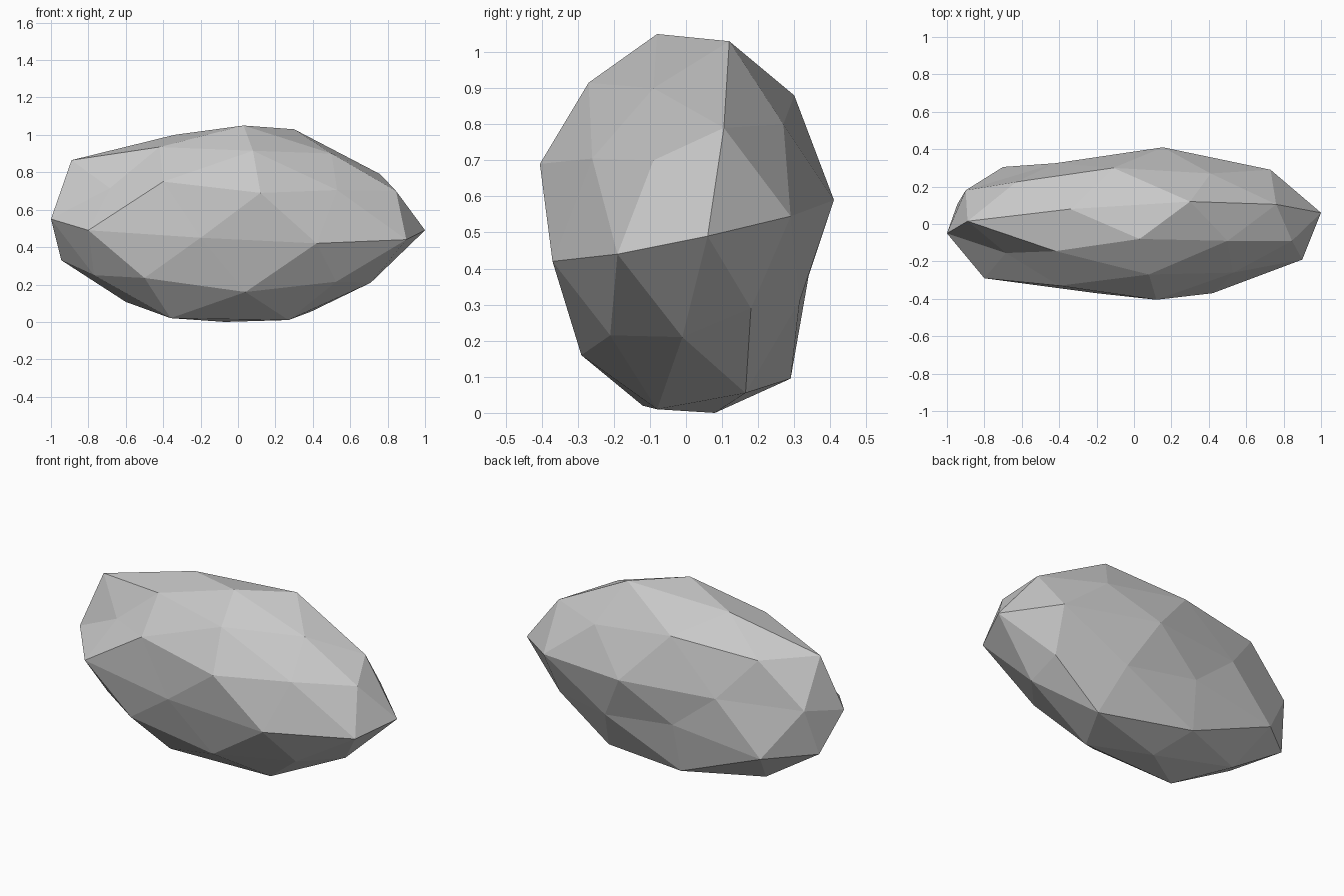
import bpy
import bmesh
from mathutils import Vector

default_cube = bpy.data.objects.get("Cube")
if default_cube:
    bpy.data.objects.remove(default_cube, do_unlink=True)

# Overall proportions of the stone, used to facet it evenly
RADII = Vector((.96, .39, .53))
CENTRE = Vector((0, 0, .525))

# Corner points of the stone, grouped by side
crown = [(-.89, .015, .865), (-.34, .08, 1), (-.42, -.145, .935), (.03, -.08, 1.05),
         (.3, .12, 1.03), (.08, -.27, .915), (.5, -.09, .9)]
front_side = [(-.8, -.29, .49), (-.5, -.29, .235), (-.4, -.33, .75), (.12, -.405, .69),
              (.42, -.37, .42), (.04, -.29, .16), (-.2, -.37, .45), (.53, -.26, .705)]
back_side = [(-.11, .3, .88), (-.63, .225, .845), (.41, .27, .8), (.155, .41, .59),
             (-.42, .325, .6), (-.7, .305, .31), (-.15, .34, .38), (.31, .315, .31)]
left_end = [(.76, .105, .79), (.845, -.09, .7), (1, .06, .49), (.9, -.19, .44),
            (.71, -.01, .21), (.73, .29, .545), (.7, .18, .29)]
right_end = [(-1, -.05, .55), (-.945, .105, .33), (-.77, -.12, .25),
             (-.685, -.155, .715), (-.9, .18, .6)]
base = [(.525, -.21, .215), (.27, -.08, .01), (-.36, -.12, .02), (-.07, .08, 0),
        (-.6, .11, .107), (-.17, .29, .095), (.39, .165, .055)]


def sphere_direction(point):
    """Direction of a corner once the stone is squashed back to a round ball."""
    offset = point - CENTRE
    return Vector(o / r for o, r in zip(offset, RADII)).normalized()


def build_stone(name, points, material):
    """Facet the corners as a ball, then pull each one to its own place."""
    bm = bmesh.new()
    targets = {}
    for point in map(Vector, points):
        vert = bm.verts.new(sphere_direction(point))
        targets[vert] = point
    bmesh.ops.convex_hull(bm, input=list(bm.verts))
    for vert, point in targets.items():
        vert.co = point
    bmesh.ops.recalc_face_normals(bm, faces=list(bm.faces))
    for face in bm.faces:
        face.smooth = False
    mesh = bpy.data.meshes.new(name)
    bm.to_mesh(mesh)
    bm.free()
    mesh.materials.append(material)
    stone = bpy.data.objects.new(name, mesh)
    bpy.context.collection.objects.link(stone)
    return stone


def flat_material(name, colour):
    material = bpy.data.materials.new(name)
    material.use_nodes = True
    material.diffuse_color = colour
    material.node_tree.nodes["Principled BSDF"].inputs["Base Color"].default_value = colour
    return material


# One grey faceted stone
stone_grey = flat_material("stone_grey", (.58, .58, .58, 1))
build_stone("rock", crown + front_side + back_side + left_end + right_end + base, stone_grey)
